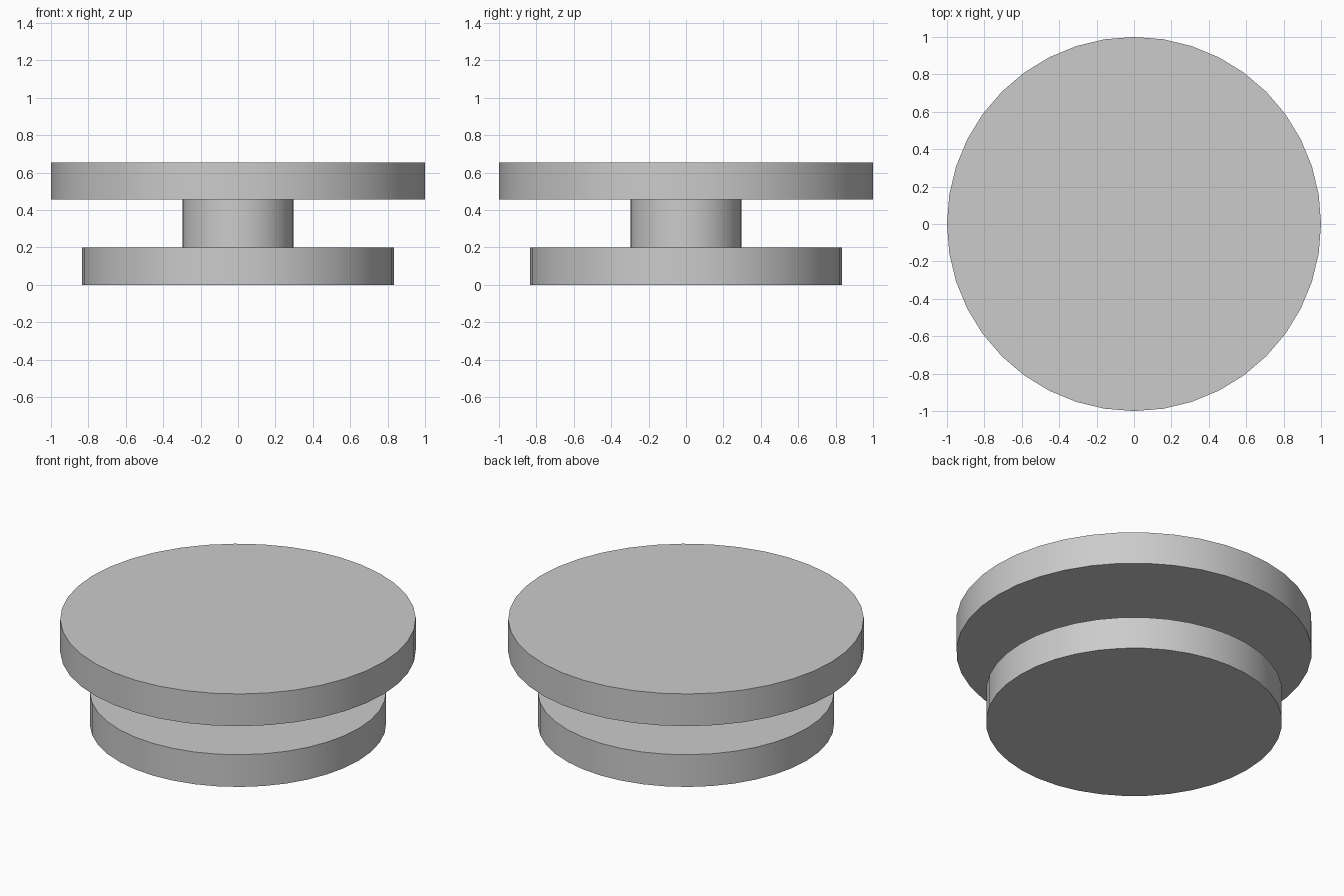
import bpy
import math

cube = bpy.data.objects.get("Cube")
if cube:
    bpy.data.objects.remove(cube, do_unlink=True)

# Single plain grey
GREY = (0.6, 0.6, 0.6, 1.0)
grey = bpy.data.materials.new("plain grey")
grey.use_nodes = True
grey.diffuse_color = GREY
grey.node_tree.nodes["Principled BSDF"].inputs["Base Color"].default_value = GREY


def disc(name, radius, bottom, top):
    """Upright smooth-sided cylinder between two heights."""
    bpy.ops.mesh.primitive_cylinder_add(
        vertices=40, radius=radius, depth=top - bottom,
        location=(0, 0, (bottom + top) / 2))
    part = bpy.context.object
    part.name = name
    part.data.materials.append(grey)
    bpy.ops.object.shade_smooth_by_angle(angle=math.radians(30))
    return part


# Stacked parts: wide base, narrow neck, wider top
disc("base_disc", 0.833, 0.0, 0.2)
disc("neck", 0.298, 0.2, 0.455)
disc("top_disc", 1.0, 0.455, 0.655)
